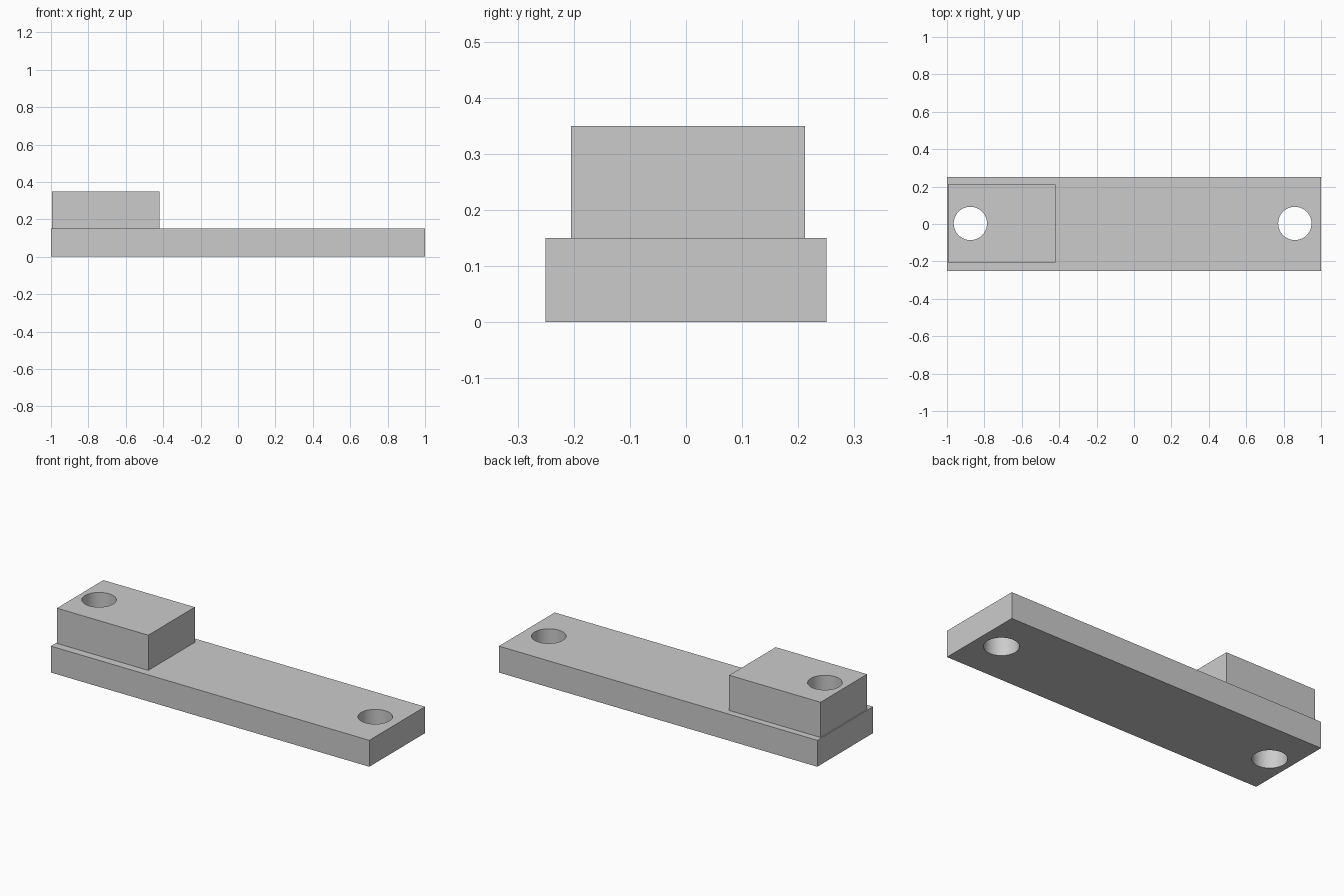
import bpy
from math import radians

if "Cube" in bpy.data.objects:
    bpy.data.objects.remove(bpy.data.objects["Cube"], do_unlink=True)

HOLE_RADIUS = 0.089
HOLE_Y = 0.003
HOLES_X = (-0.875, 0.86)

grey = bpy.data.materials.new("plain grey")
grey.use_nodes = True
colour = (0.6, 0.6, 0.6, 1)
grey.diffuse_color = colour
grey.node_tree.nodes["Principled BSDF"].inputs["Base Color"].default_value = colour


def box(name, low, high):
    """Box between two opposite corners."""
    bpy.ops.mesh.primitive_cube_add(
        size=1, location=[(a + b) / 2 for a, b in zip(low, high)])
    obj = bpy.context.object
    obj.name = name
    obj.scale = [b - a for a, b in zip(low, high)]
    bpy.ops.object.transform_apply(location=False, rotation=False, scale=True)
    obj.data.materials.append(grey)
    return obj


def drill(obj, x):
    """Vertical round hole right through the part."""
    bpy.ops.mesh.primitive_cylinder_add(
        vertices=64, radius=HOLE_RADIUS, depth=2, location=(x, HOLE_Y, 0))
    cutter = bpy.context.object
    cutter.hide_render = True
    cutter.data.materials.append(grey)
    bpy.context.view_layer.objects.active = obj
    cut = obj.modifiers.new("hole", 'BOOLEAN')
    cut.operation = 'DIFFERENCE'
    cut.solver = 'EXACT'
    cut.object = cutter
    bpy.ops.object.modifier_apply(modifier=cut.name)
    bpy.data.objects.remove(cutter, do_unlink=True)


# Long base plate with a hole near each end
base_plate = box("base_plate", (-1, -0.25, 0), (1, 0.25, 0.15))
for hole_x in HOLES_X:
    drill(base_plate, hole_x)

# Raised block on the right end, sharing the first hole
raised_block = box("raised_block", (-0.994, -0.205, 0.15), (-0.42, 0.212, 0.35))
drill(raised_block, HOLES_X[0])

# Smooth hole walls, sharp edges elsewhere
for part in (base_plate, raised_block):
    bpy.ops.object.select_all(action='DESELECT')
    part.select_set(True)
    bpy.context.view_layer.objects.active = part
    bpy.ops.object.shade_smooth_by_angle(angle=radians(30))
